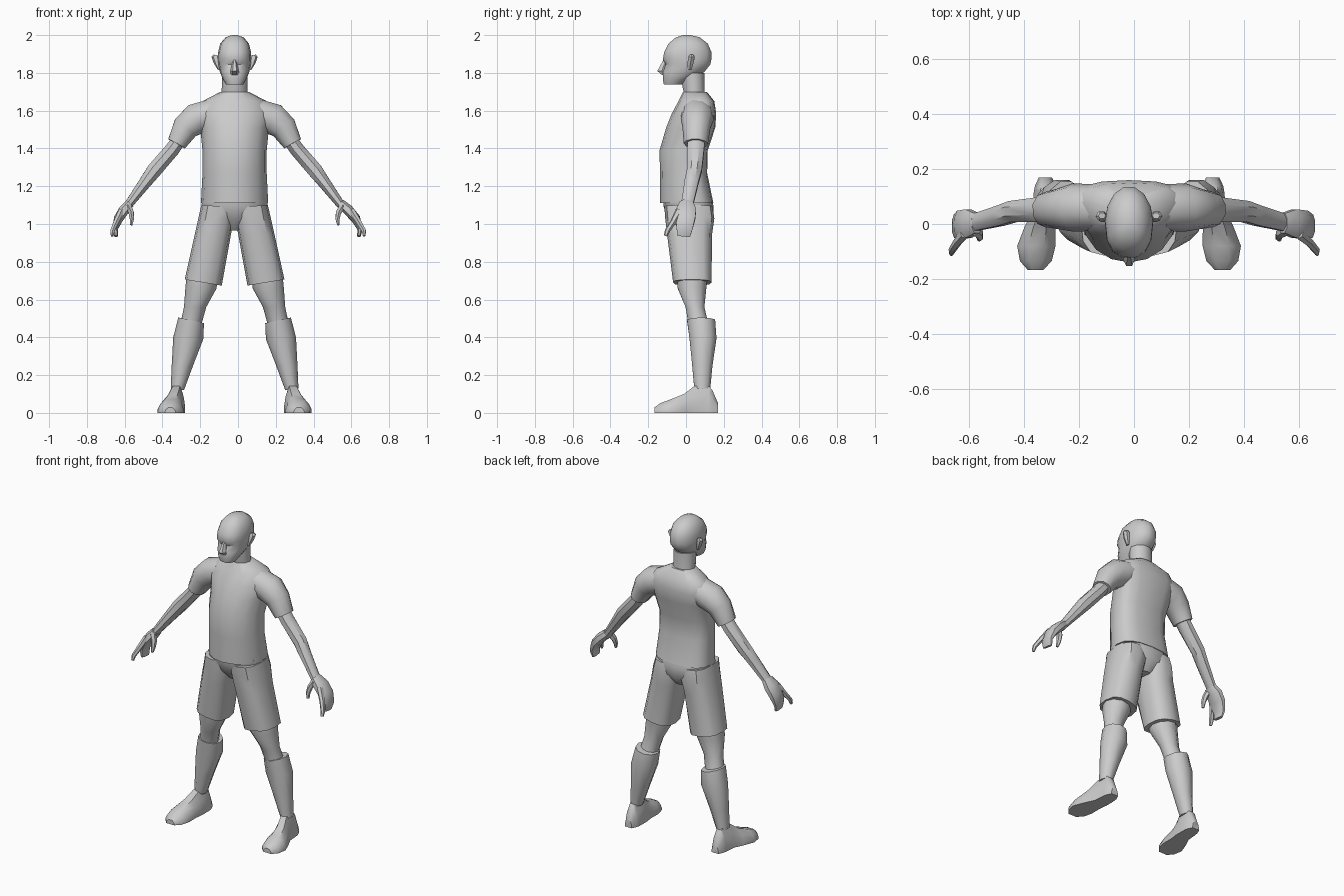
import bpy, math
from mathutils import Vector

CX = -0.018  # body centre line
grey = bpy.data.materials.new("plain grey")
grey.diffuse_color = (0.6, 0.6, 0.6, 1)


def make(name, rings, angle=40):
    """Skin a list of point rings and cap both ends."""
    n = len(rings[0])
    verts = [p for r in rings for p in r]
    faces = [(i * n + j, i * n + (j + 1) % n, (i + 1) * n + (j + 1) % n, (i + 1) * n + j)
             for i in range(len(rings) - 1) for j in range(n)]
    faces += [tuple(range(n))[::-1], tuple(range(len(verts) - n, len(verts)))]
    me = bpy.data.meshes.new(name)
    me.from_pydata([(x + CX, y, z) for x, y, z in verts], [], faces)
    me.materials.append(grey)
    ob = bpy.data.objects.new(name, me)
    bpy.context.collection.objects.link(ob)
    bpy.context.view_layer.objects.active = ob
    ob.select_set(True)
    bpy.ops.object.mode_set(mode='EDIT')
    bpy.ops.mesh.select_all(action='SELECT')
    bpy.ops.mesh.normals_make_consistent(inside=False)
    bpy.ops.object.mode_set(mode='OBJECT')
    bpy.ops.object.shade_smooth_by_angle(angle=math.radians(angle))
    ob.select_set(False)
    return ob


def spow(v, p):
    return math.copysign(abs(v) ** p, v)


def stack(name, rows, n=12, s=1, mid=0.5, front=1.0, back=1.0, angle=40):
    """Rows (x0, x1, y0, y1, z at x0, z at x1) make level or tilted oval rings."""
    rings = []
    for x0, x1, y0, y1, z0, z1 in rows:
        ym, ring = y0 + (y1 - y0) * mid, []
        for k in range(n):
            a = 2 * math.pi * k / n
            c, q = math.cos(a), math.sin(a)
            p = front if q < 0 else back
            c, q = spow(c, p), spow(q, p)
            f = (c + 1) / 2
            y = ym + q * ((y1 - ym) if q > 0 else (ym - y0))
            ring.append((s * (x0 + (x1 - x0) * f), y, z0 + (z1 - z0) * f))
        rings.append(ring)
    return make(name, rings, angle)


def body(rows):
    return [(-w, w, y0, y1, z, z) for w, y0, y1, z in rows]


def tube(name, path, n=8, s=1, k=1.0, p=1.0):
    """Path of (x, y, z, radius across, radius along y)."""
    pts = [Vector((q[0] if q[0] < .54 else .54 + (q[0] - .54) * k, q[1], q[2])) for q in path]
    rings = []
    for i, c in enumerate(pts):
        d = (pts[min(i + 1, len(pts) - 1)] - pts[max(i - 1, 0)]).normalized()
        u = d.cross(Vector((0, 1, 0))).normalized()
        v = u.cross(d).normalized()
        ring = []
        for j in range(n):
            a = 2 * math.pi * (j + .5) / n
            w = c + u * spow(math.cos(a), p) * path[i][3] + v * spow(math.sin(a), p) * path[i][4]
            ring.append((s * w.x, w.y, w.z))
        rings.append(ring)
    return make(name, rings)


# Shirt body
stack("shirt", body([
    (.178, -.137, .145, 1.11), (.170, -.138, .112, 1.27), (.170, -.140, .115, 1.39),
    (.182, -.105, .155, 1.51), (.205, -.075, .160, 1.585), (.170, -.04, .150, 1.65),
    (.075, -.015, .11, 1.70)]), n=16, mid=.62, back=.75)

# Neck and head
stack("neck", body([(.072, -.005, .105, 1.66), (.068, -.02, .10, 1.72), (.068, -.03, .10, 1.80)]), n=10)
stack("head", body([
    (.045, -.118, -.02, 1.738), (.062, -.124, .02, 1.765), (.078, -.124, .10, 1.805),
    (.086, -.110, .132, 1.845), (.088, -.125, .138, 1.872), (.087, -.118, .138, 1.91),
    (.076, -.095, .118, 1.955), (.048, -.055, .075, 1.988), (.015, -.015, .025, 2.0)]),
    n=14, mid=.5, front=.8)
stack("nose", body([(.022, -.13, -.10, 1.79), (.022, -.156, -.10, 1.81), (.009, -.122, -.09, 1.868)]), n=6)

for s, side, k in ((1, "right", 1.0), (-1, "left", .74)):
    # Ear
    stack("ear_" + side, [(.075, .088, .008, .03, 1.815, 1.815), (.075, .11, .005, .042, 1.85, 1.85),
                          (.08, .122, .01, .048, 1.88, 1.885), (.085, .112, .018, .042, 1.892, 1.897)],
          n=6, s=s)
    # Sleeve, arm
    tube("sleeve_" + side, [(.12, .06, 1.585, .08, .085), (.205, .06, 1.555, .088, .088),
                            (.26, .055, 1.51, .074, .074), (.307, .052, 1.425, .053, .064)], n=10, s=s)
    tube("arm_" + side, [(.27, .055, 1.48, .04, .05), (.33, .052, 1.395, .042, .048),
                         (.425, .045, 1.285, .043, .042), (.47, .03, 1.225, .036, .04),
                         (.562, .006, 1.102, .024, .034), (.575, .004, 1.085, .024, .034)], s=s)
    # Palm with curled fingers, index finger, thumb
    tube("hand_" + side, [(.56, .003, 1.11, .026, .038), (.60, .002, 1.075, .03, .055),
                          (.64, -.003, 1.03, .027, .055), (.664, -.008, .975, .015, .045),
                          (.658, -.012, .935, .010, .036)], s=s, k=k, p=.8)
    tube("index_finger_" + side, [(.62, -.035, 1.07, .018, .022), (.658, -.068, 1.01, .016, .016),
                                  (.684, -.098, .965, .013, .014), (.686, -.108, .937, .008, .01)],
         n=6, s=s, k=k)
    tube("thumb_" + side, [(.57, -.02, 1.095, .018, .025), (.55, -.035, 1.06, .016, .02),
                           (.545, -.048, 1.025, .012, .016), (.55, -.055, .995, .007, .01)], n=6, s=s, k=k)
    # Shorts leg, bare leg, sock
    stack("shorts_leg_" + side, [(.005, .176, -.115, .14, 1.09, 1.10), (.005, .19, -.11, .15, 1.02, 1.04),
                                 (.02, .21, -.10, .138, .94, .95), (.068, .264, -.068, .135, .674, .706)],
          s=s, front=.75, back=.75)
    stack("leg_" + side, [(.09, .25, -.05, .12, .75, .76), (.095, .26, -.05, .112, .66, .67),
                          (.15, .268, -.005, .10, .56, .56), (.175, .285, .01, .12, .47, .48)], n=10, s=s)
    stack("sock_" + side, [(.162, .298, .002, .158, .475, .505), (.166, .325, .015, .165, .39, .40),
                           (.22, .333, .03, .143, .25, .25), (.268, .338, .042, .13, .12, .13)], n=10, s=s)

    # Shoe, lofted from heel to toe: y, centre x, half width, top height
    rings = []
    for y, x, w, h in ((.17, .305, .024, .05), (.14, .305, .038, .12), (.12, .305, .042, .143),
                       (.045, .308, .046, .143), (-.01, .325, .056, .10), (-.08, .338, .07, .072),
                       (-.135, .340, .058, .052), (-.168, .341, .028, .028)):
        prof = ((-1, 0), (-1, .25), (-.82, .62), (-.42, 1), (.42, 1), (.82, .62), (1, .25), (1, 0))
        rings.append([(s * (x + w * a), y, h * b) for a, b in prof])
    make("shoe_" + side, rings, 45)

# Seat of the shorts
stack("shorts_seat", body([(.172, -.122, .14, 1.125), (.176, -.118, .146, 1.09),
                           (.15, -.095, .145, 1.03), (.045, -.035, .10, .965)]), n=16, back=.8)
